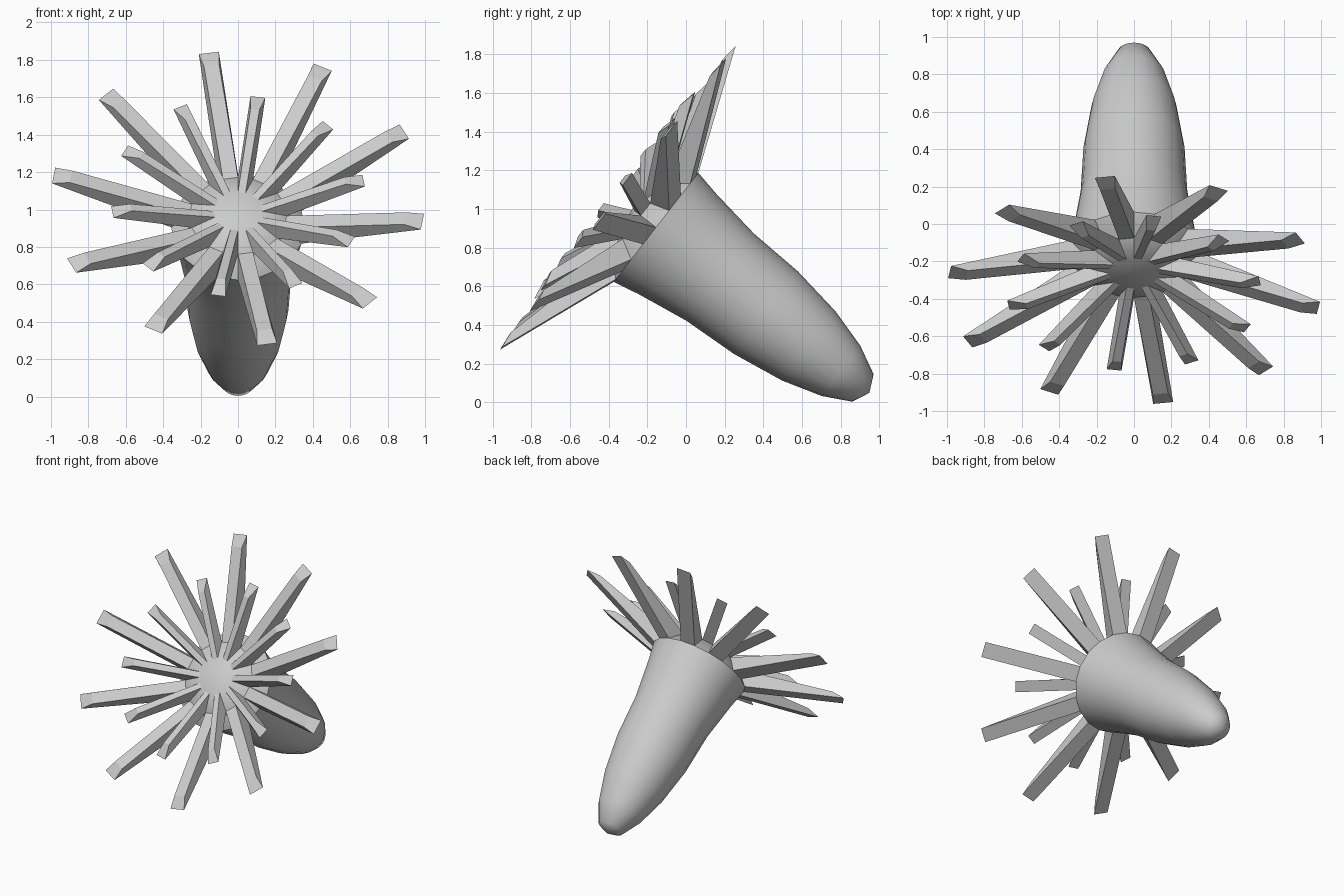
import bpy, bmesh
from math import sin, cos, tan, radians
from mathutils import Vector

if "Cube" in bpy.data.objects:
    bpy.data.objects.remove(bpy.data.objects["Cube"])

# Tilted body frame: T runs from the mouth to the tail, U is "up" across the disc
C = Vector((0, -0.155, 0.905))
T = Vector((0, 0.79, -0.613)).normalized()
U = Vector((0, 0.613, 0.79)).normalized()
X = Vector((1, 0, 0))
SIDES = 20
HALF = radians(180 / SIDES)


def place(t, r, a, side=0.0):
    """Point at axial distance t, radius r, angle a, shifted sideways."""
    radial = U * cos(a) + X * sin(a)
    across = X * cos(a) - U * sin(a)
    return C + T * t + radial * r + across * side


def finish(name, bm, angle=None):
    bmesh.ops.recalc_face_normals(bm, faces=bm.faces)
    me = bpy.data.meshes.new(name)
    bm.to_mesh(me)
    bm.free()
    ob = bpy.data.objects.new(name, me)
    bpy.context.collection.objects.link(ob)
    if angle:
        bpy.ops.object.select_all(action='DESELECT')
        ob.select_set(True)
        bpy.context.view_layer.objects.active = ob
        bpy.ops.object.shade_smooth_by_angle(angle=radians(angle))
    return ob


# Body: lathed stalk with domed mouth disc (axial position, radius)
profile = [(-0.14, 0.13), (-0.10, 0.26), (0, 0.357), (0.14, 0.328),
           (0.42, 0.285), (0.72, 0.27), (1.0, 0.226), (1.21, 0.164),
           (1.354, 0.09)]
bm = bmesh.new()
rings = [[bm.verts.new(place(t, r, 2 * HALF * i)) for i in range(SIDES)]
         for t, r in profile]
mouth = bm.verts.new(place(-0.155, 0, 0))
tail = bm.verts.new(place(1.396, 0, 0))
for i in range(SIDES):
    j = (i + 1) % SIDES
    for a, b in zip(rings, rings[1:]):
        bm.faces.new((a[i], a[j], b[j], b[i]))
    bm.faces.new((mouth, rings[0][j], rings[0][i]))
    bm.faces.new((tail, rings[-1][i], rings[-1][j]))
finish("body", bm, 45)


# Tentacles: each grows from one sector of the disc to a flat tip
def tentacles(name, start, base, tip):
    """base and tip: (t, r, half width) for the inner and outer edge."""
    bm = bmesh.new()
    for k in range(start, SIDES, 2):
        a = HALF * (2 * k + 1)
        loops = []
        for inner, outer in (base, tip):
            loops.append([bm.verts.new(place(t, r, a, s * w))
                          for (t, r, w), s in ((inner, -1), (inner, 1),
                                               (outer, 1), (outer, -1))])
        lo, hi = loops
        bm.faces.new(lo)
        bm.faces.new(hi)
        for i in range(4):
            j = (i + 1) % 4
            bm.faces.new((lo[i], lo[j], hi[j], hi[i]))
    finish(name, bm)


g = sin(HALF)
c = cos(HALF)
tentacles("long_tentacles", 1,
          ((-0.10, 0.26 * c, 0.26 * g), (0, 0.357 * c, 0.357 * g)),
          ((-0.26, 0.905, 0.041), (-0.25, 0.998, 0.054)))
tentacles("short_tentacles", 0,
          ((-0.14, 0.13 * c, 0.13 * g), (-0.10, 0.26 * c, 0.26 * g)),
          ((-0.29, 0.58, 0.024), (-0.27, 0.68, 0.040)))
